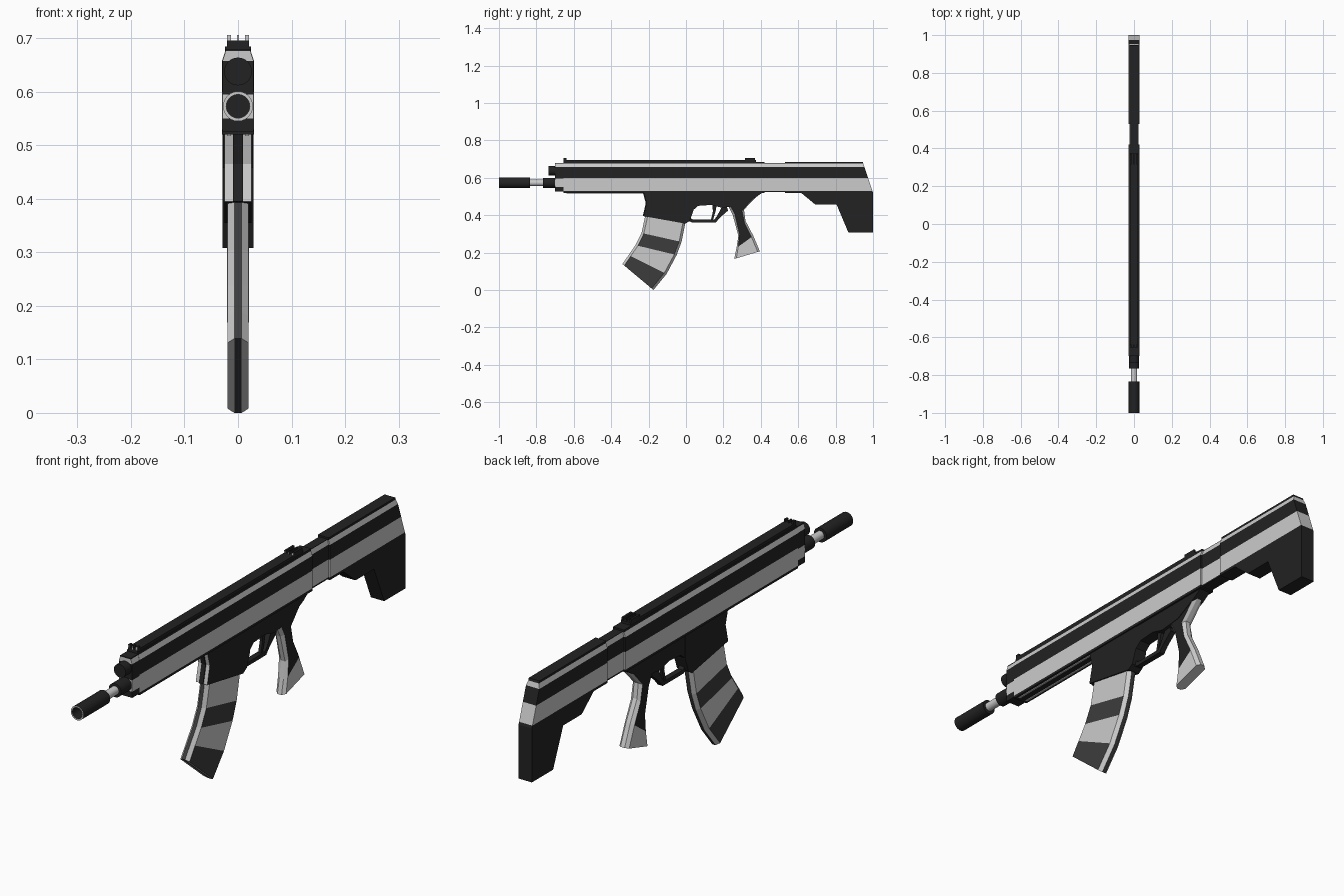
import bpy, bmesh, math
from mathutils import Vector

if "Cube" in bpy.data.objects:
    bpy.data.objects.remove(bpy.data.objects["Cube"])


def material(name, v):
    m = bpy.data.materials.new(name)
    m.use_nodes = True
    m.diffuse_color = (v, v, v, 1)
    m.node_tree.nodes["Principled BSDF"].inputs["Base Color"].default_value = (v, v, v, 1)
    return m


MATS = [material("black", 0.016), material("light_grey", 0.6), material("dark_grey", 0.046)]
BLACK, LIGHT, GREY = range(3)


def finish(name, bm, smooth=False):
    bmesh.ops.recalc_face_normals(bm, faces=bm.faces)
    me = bpy.data.meshes.new(name)
    bm.to_mesh(me)
    bm.free()
    for m in MATS:
        me.materials.append(m)
    ob = bpy.data.objects.new(name, me)
    bpy.context.collection.objects.link(ob)
    if smooth:
        bpy.ops.object.select_all(action='DESELECT')
        ob.select_set(True)
        bpy.context.view_layer.objects.active = ob
        bpy.ops.object.shade_smooth_by_angle(angle=math.radians(35))
    return ob


def prism(name, pts, hw, color=BLACK, bands=(), taper=False, rule=None, x=0):
    """Side profile (y, z) extruded across x; bands are light height ranges."""
    bm = bmesh.new()
    f = bm.faces.new([bm.verts.new((x - hw, y, z)) for y, z in pts])
    ext = bmesh.ops.extrude_face_region(bm, geom=[f])
    for v in ext["geom"]:
        if isinstance(v, bmesh.types.BMVert):
            v.co.x = x + hw
    for z in [c for b in bands for c in b]:
        bmesh.ops.bisect_plane(bm, geom=bm.verts[:] + bm.edges[:] + bm.faces[:],
                               plane_co=(0, 0, z), plane_no=(0, 0, 1))
    if taper:                                   # chamfered top edges
        for v in bm.verts:
            if v.co.z > 0.67:
                v.co.x *= 0.8
    bmesh.ops.recalc_face_normals(bm, faces=bm.faces)
    for f in bm.faces:
        f.material_index = color
        zs = [v.co.z for v in f.verts]
        if any(min(zs) > a - 1e-4 and max(zs) < b + 1e-4 for a, b in bands) \
                and abs(f.normal.z) < 0.95:
            f.material_index = LIGHT
        if rule and rule(f):
            f.material_index = LIGHT
    return finish(name, bm)


def box(name, y0, y1, z0, z1, hw, **kw):
    return prism(name, [(y0, z0), (y1, z0), (y1, z1), (y0, z1)], hw, **kw)


def lathe(name, z, profile, colors, n=24):
    """Profile of (y, radius) turned around a line along y."""
    bm = bmesh.new()
    rings = [[bm.verts.new((r * math.cos(2 * math.pi * i / n), y,
                            z + r * math.sin(2 * math.pi * i / n))) for i in range(n)]
             for y, r in profile]
    for a, b, c in zip(rings, rings[1:], colors):
        for i in range(n):
            j = (i + 1) % n
            bm.faces.new((a[i], a[j], b[j], b[i])).material_index = c
    bm.faces.new(rings[0])
    bm.faces.new(rings[-1])
    return finish(name, bm, True)


def loft(name, front, back, hw, edge, inset, sides, strip, end):
    """Curved body with bevelled front and back edges, one side colour per step."""
    bm = bmesh.new()
    rings = []
    for f, b in zip(front, back):
        f, b = Vector(f), Vector(b)
        d = (b - f).normalized() * inset
        sec = [(-edge, f), (edge, f), (hw, f + d), (hw, b - d),
               (edge, b), (-edge, b), (-hw, b - d), (-hw, f + d)]
        rings.append([bm.verts.new((x, p.x, p.y)) for x, p in sec])
    for a, b, c in zip(rings, rings[1:], sides):
        for i in range(8):
            j = (i + 1) % 8
            face = bm.faces.new((a[i], a[j], b[j], b[i]))
            face.material_index = {0: strip, 4: strip, 2: c, 6: c}.get(i, LIGHT)
    bm.faces.new(rings[0])
    r = rings[-1]
    for quad, c in (((0, 1, 4, 5), strip), ((1, 2, 3, 4), end), ((5, 6, 7, 0), end)):
        bm.faces.new([r[i] for i in quad]).material_index = c
    return finish(name, bm)


STRIPE, TOP = (0.53, 0.6), (0.658, 0.676)

# Barrel line
lathe("muzzle_tube", 0.573,
      [(-0.93, 0.022), (-1, 0.022), (-1, 0.028), (-0.835, 0.028)], [BLACK, LIGHT, BLACK])
lathe("barrel", 0.573, [(-0.85, 0.017), (-0.69, 0.017)], [LIGHT])
lathe("barrel_collar", 0.573, [(-0.765, 0.027), (-0.69, 0.027)], [BLACK])
lathe("gas_tube", 0.638, [(-0.735, 0.026), (-0.69, 0.026)], [BLACK])

# Receiver, neck and stock share the light stripes
box("front_cap", -0.7, -0.65, 0.526, 0.68, 0.029, bands=[(0.55, 0.595), TOP], taper=True)
box("receiver", -0.655, 0.42, 0.52, 0.685, 0.03, bands=[STRIPE, TOP], taper=True)
box("stock_neck", 0.41, 0.535, 0.524, 0.678, 0.023, bands=[STRIPE, TOP], taper=True)
prism("stock", [(0.53, 0.52), (0.615, 0.52), (0.69, 0.458), (0.805, 0.458), (0.868, 0.308),
                (1, 0.308), (1, 0.52), (0.945, 0.685), (0.53, 0.685)],
      0.029, bands=[STRIPE, TOP], taper=True)

# Top rail and sights
box("top_rail", -0.655, 0.375, 0.68, 0.696, 0.021)
for x in (-0.017, 0, 0.017):
    w = 0.002 if x == 0 else 0.004
    front_faces = lambda f: f.normal.y < -0.9
    box("front_sight_post", -0.655, -0.638, 0.69, 0.706, w, x=x, rule=front_faces)
    box("rear_sight_post", 0.315, 0.37, 0.69, 0.706, w, x=x, rule=front_faces)

# Underside strips of the handguard
for x in (-0.017, 0.017):
    box("handguard_strip", -0.64, -0.23, 0.517, 0.522, 0.004, x=x, color=LIGHT)

# Lower receiver with magazine well
prism("magazine_well", [(-0.227, 0.525), (-0.211, 0.465), (-0.227, 0.395), (-0.003, 0.355),
                        (0.02, 0.37), (0.04, 0.425), (0.04, 0.525)],
      0.025, rule=lambda f: f.normal.y < -0.8 and f.calc_center_median().y < -0.2)
prism("well_front_strip", [(-0.231, 0.523), (-0.215, 0.465), (-0.231, 0.395),
                           (-0.22, 0.395), (-0.205, 0.465), (-0.22, 0.523)], 0.009)
prism("lower_receiver", [(0.03, 0.525), (0.03, 0.42), (0.065, 0.45), (0.135, 0.455),
                         (0.19, 0.44), (0.28, 0.45), (0.375, 0.497), (0.415, 0.525)], 0.023)

# Trigger and guard
prism("trigger_guard", [(0, 0.375), (0.03, 0.362), (0.16, 0.362), (0.182, 0.388),
                        (0.225, 0.425), (0.215, 0.455), (0.195, 0.45), (0.166, 0.396),
                        (0.152, 0.377), (0.035, 0.377), (0.01, 0.4)], 0.011)
prism("trigger", [(0.14, 0.46), (0.165, 0.46), (0.158, 0.42), (0.143, 0.37),
                  (0.133, 0.374), (0.144, 0.42)], 0.006)

# Grip with light edges and a light foot
loft("grip",
     [(0.215, 0.47), (0.25, 0.4), (0.28, 0.29), (0.27, 0.225), (0.258, 0.166)],
     [(0.375, 0.497), (0.31, 0.43), (0.318, 0.37), (0.36, 0.29), (0.395, 0.207)],
     0.021, 0.009, 0.012, [BLACK, BLACK, BLACK, LIGHT], LIGHT, LIGHT)

# Curved banded magazine
loft("magazine",
     [(-0.217, 0.4), (-0.238, 0.305), (-0.27, 0.24), (-0.307, 0.187), (-0.34, 0.139)],
     [(-0.003, 0.362), (-0.024, 0.257), (-0.05, 0.187), (-0.104, 0.086), (-0.174, 0.0)],
     0.02, 0.007, 0.013, [LIGHT, GREY, LIGHT, GREY], GREY, LIGHT)
